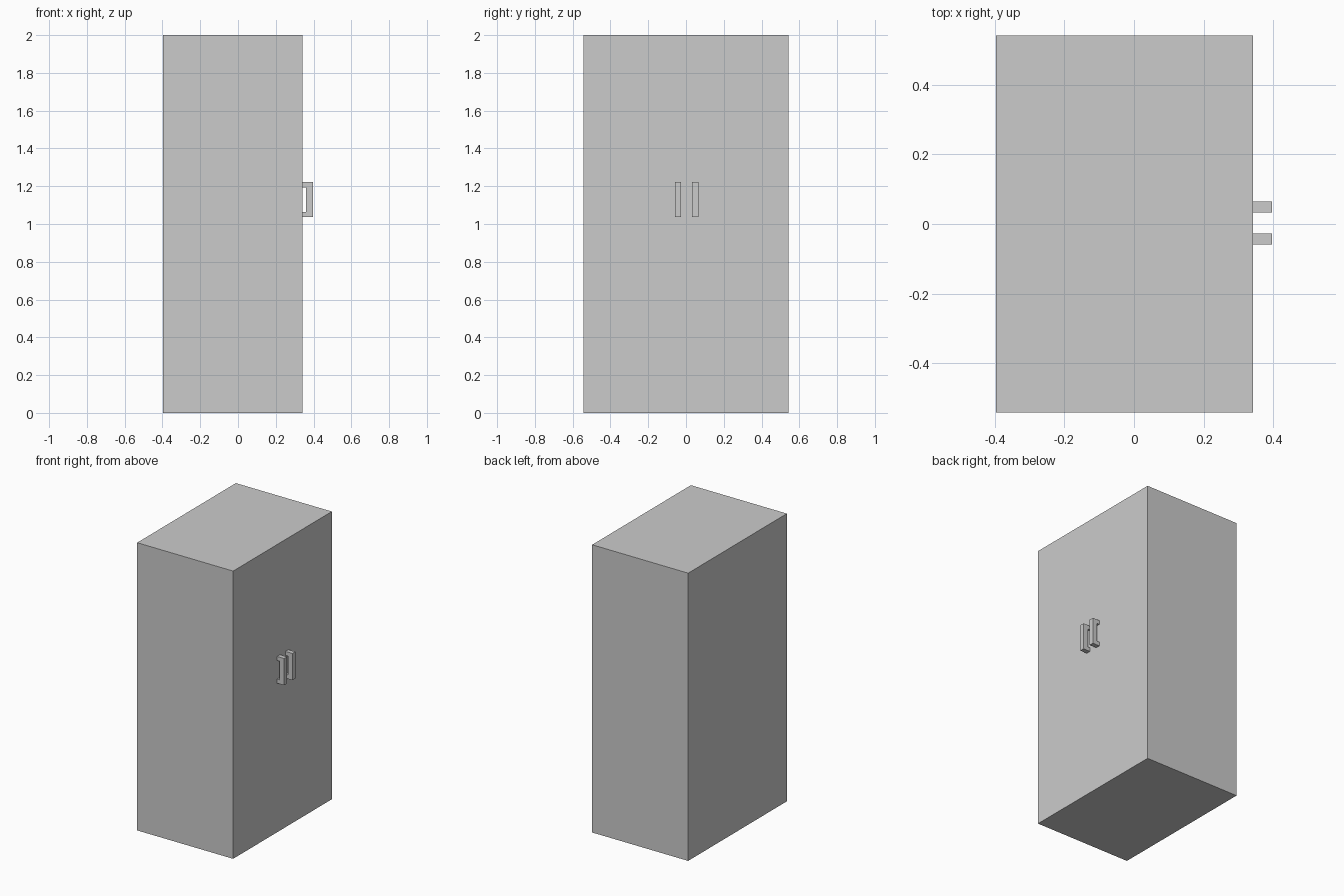
import bpy
import bmesh

cube = bpy.data.objects.get("Cube")
if cube:
    bpy.data.objects.remove(cube, do_unlink=True)

grey = bpy.data.materials.new("plain grey")
grey.use_nodes = True
colour = (0.6, 0.6, 0.6, 1)
grey.diffuse_color = colour
grey.node_tree.nodes["Principled BSDF"].inputs["Base Color"].default_value = colour


def extrude_profile(name, profile, y0, y1):
    """Extrude an x-z outline along y into a solid part."""
    bm = bmesh.new()
    face = bm.faces.new([bm.verts.new((x, y0, z)) for x, z in profile])
    result = bmesh.ops.extrude_face_region(bm, geom=[face])
    moved = [v for v in result["geom"] if isinstance(v, bmesh.types.BMVert)]
    bmesh.ops.translate(bm, verts=moved, vec=(0, y1 - y0, 0))
    bmesh.ops.recalc_face_normals(bm, faces=bm.faces)
    mesh = bpy.data.meshes.new(name)
    bm.to_mesh(mesh)
    bm.free()
    mesh.materials.append(grey)
    obj = bpy.data.objects.new(name, mesh)
    bpy.context.collection.objects.link(obj)
    return obj


def rectangle(x0, x1, z0, z1):
    return [(x0, z0), (x1, z0), (x1, z1), (x0, z1)]


# Cabinet body and the door panel on its +x side
half_width = 0.542
back, seam, door_face, grip = -0.396, 0.305, 0.342, 0.396
extrude_profile("cabinet_body", rectangle(back, seam, 0, 2), -half_width, half_width)
extrude_profile("door_panel", rectangle(seam, door_face, 0, 2), -half_width, half_width)

# Pair of bracket handles
low, high, inner = 1.036, 1.222, 0.36
foot = 0.028
bracket = [
    (door_face, low), (grip, low), (grip, high), (door_face, high),
    (door_face, high - foot), (inner, high - foot),
    (inner, low + foot), (door_face, low + foot),
]
for name, centre in (("right_handle", -0.043), ("left_handle", 0.049)):
    extrude_profile(name, bracket, centre - 0.016, centre + 0.016)
